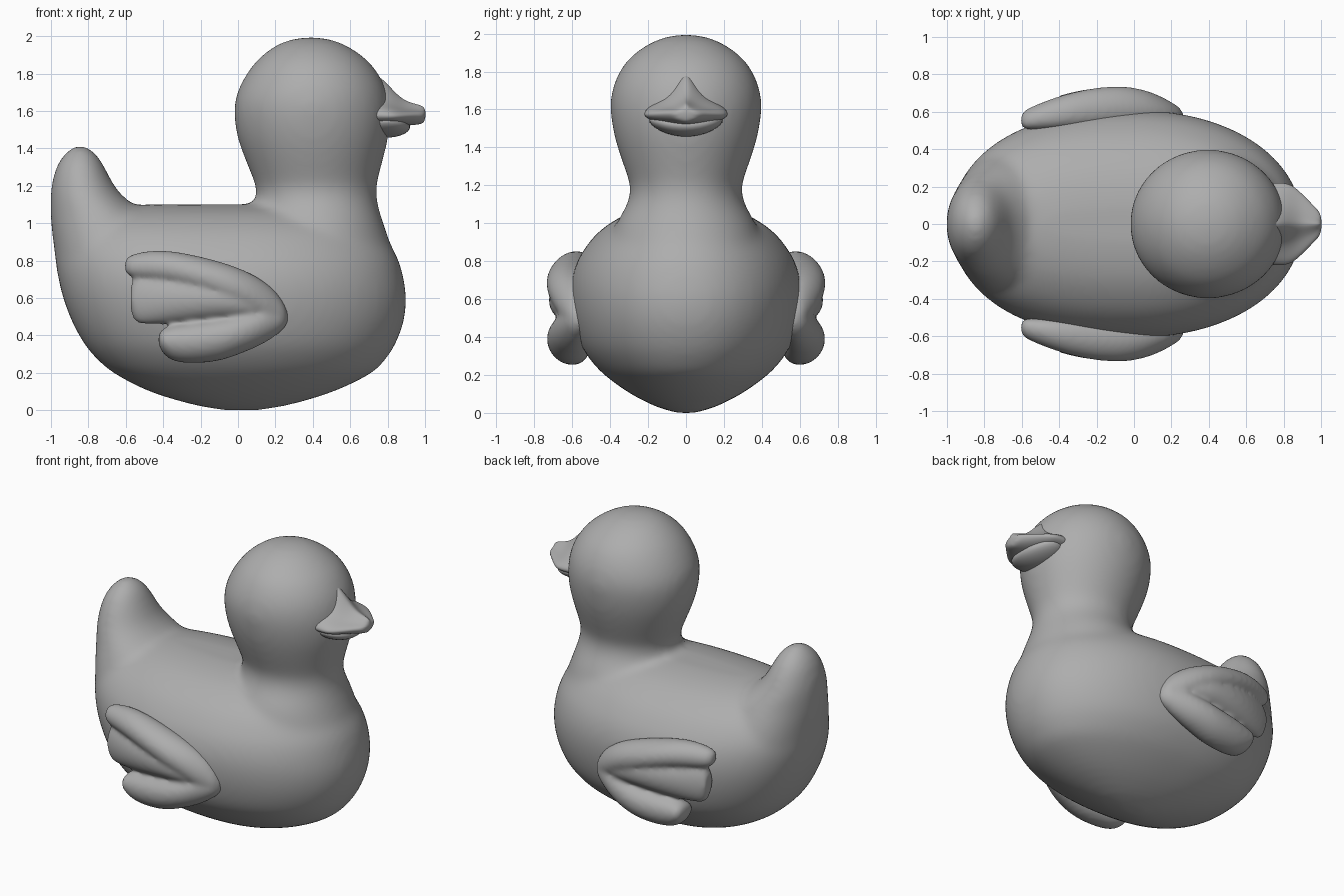
import bpy, bmesh, math

if "Cube" in bpy.data.objects:
    bpy.data.objects.remove(bpy.data.objects["Cube"])

# plain mid-grey for every part
grey = bpy.data.materials.new("grey")
grey.diffuse_color = (0.42, 0.42, 0.42, 1)
grey.use_nodes = True
grey.node_tree.nodes["Principled BSDF"].inputs["Base Color"].default_value = grey.diffuse_color

def loft(bm, rings):
    # skin a list of closed rings and cap both ends
    vs = [[bm.verts.new(p) for p in r] for r in rings]
    n = len(vs[0])
    for a, b in zip(vs, vs[1:]):
        for i in range(n):
            j = (i + 1) % n
            bm.faces.new((a[i], a[j], b[j], b[i]))
    bm.faces.new(vs[0][::-1])
    bm.faces.new(vs[-1])

def spline(pts, k=4):
    # smooth in-between stations, with the first column as the parameter
    out = []
    for i in range(len(pts) - 1):
        p1, p2 = pts[i], pts[i + 1]
        p0, p3 = pts[max(i - 1, 0)], pts[min(i + 2, len(pts) - 1)]
        h = p2[0] - p1[0]
        for s in range(k):
            t = s / k
            row = [p1[0] + h * t]
            for c in range(1, len(p1)):
                m1 = (p2[c] - p0[c]) / (p2[0] - p0[0]) * h
                m2 = (p3[c] - p1[c]) / (p3[0] - p1[0]) * h
                row.append((2*t**3 - 3*t*t + 1) * p1[c] + (t**3 - 2*t*t + t) * m1
                           + (3*t*t - 2*t**3) * p2[c] + (t**3 - t*t) * m2)
            out.append(row)
    return out + [list(pts[-1])]

def finish(name, bm, voxel=0, smooth=0, subsurf=0, mirror=False):
    bmesh.ops.recalc_face_normals(bm, faces=bm.faces[:])
    me = bpy.data.meshes.new(name)
    bm.to_mesh(me)
    bm.free()
    me.materials.append(grey)
    for p in me.polygons:
        p.use_smooth = True
    ob = bpy.data.objects.new(name, me)
    bpy.context.collection.objects.link(ob)
    if voxel:
        m = ob.modifiers.new("blend", 'REMESH')
        m.mode, m.voxel_size, m.use_smooth_shade = 'VOXEL', voxel, True
        s = ob.modifiers.new("soften", 'SMOOTH')
        s.factor, s.iterations = 0.5, smooth
    if subsurf:
        m = ob.modifiers.new("round", 'SUBSURF')
        m.levels = m.render_levels = subsurf
    if mirror:
        ob.modifiers.new("mirror", 'MIRROR').use_axis = (False, True, False)
    return ob

def level(z, xl, xr, w, mid=None, back=2.0, front=2.0, n=64):
    # horizontal egg-shaped ring; mid is the x of its widest point
    c = (xl + xr) / 2 if mid is None else mid
    out = []
    for i in range(n):
        t = 2 * math.pi * i / n
        co, si = math.cos(t), math.sin(t)
        a, p = (xr - c, front) if co > 0 else (c - xl, back)
        out.append((c + a * math.copysign(abs(co) ** (2 / p), co),
                    w * math.copysign(abs(si) ** (2 / p), si), z))
    return out

# body, tail, neck and head blended into one skin
bm = bmesh.new()
body = [(0, -.08, .12, .05), (.03, -.24, .28, .15), (.1, -.47, .51, .29), (.2, -.665, .715, .43),
        (.28, -.76, .795, .505), (.36, -.825, .845, .555), (.48, -.89, .888, .592), (.6, -.935, .9, .608),
        (.7, -.96, .887, .603), (.8, -.975, .86, .573), (.88, -.97, .82, .525), (.95, -.94, .78, .465),
        (1.01, -.88, .7, .385), (1.06, -.78, .6, .285), (1.09, -.66, .45, .17), (1.1, -.5, .35, .09)]
loft(bm, [level(*r, mid=0.0, back=2.35, front=2.1) for r in spline(body)])
tail = [(.6, -.925, -.3, .4), (.8, -.975, -.4, .39), (.9, -.988, -.42, .365), (1.0, -1.0, -.45, .325),
        (1.05, -1.003, -.49, .30), (1.1, -1.004, -.56, .275), (1.15, -1.003, -.62, .25), (1.2, -.998, -.66, .225),
        (1.3, -.973, -.713, .175), (1.37, -.93, -.755, .115), (1.405, -.89, -.8, .06), (1.418, -.86, -.83, .025)]
loft(bm, [level(*r) for r in spline(tail, 2)])
head = [(.8, .06, .845, .38), (.9, .04, .812, .39), (1.0, .05, .778, .365), (1.1, .09, .748, .312),
        (1.18, .098, .74, .292), (1.25, .075, .752, .31), (1.35, .035, .778, .345),
        (1.45, 0, .802, .375), (1.55, -.019, .813, .394), (1.65, -.018, .807, .398),
        (1.75, .018, .778, .374), (1.85, .083, .713, .317), (1.92, .157, .63, .238),
        (1.967, .235, .545, .153), (1.988, .31, .47, .08), (1.996, .37, .41, .02)]
loft(bm, [level(*r) for r in spline(head, 3)])
finish("body", bm, voxel=0.022, smooth=22)

# wing: three overlapping feathers, mirrored to the other side
def feather(bm, stations, drop=0.0, n=32):
    rings = []
    for x, zc, rz in spline(stations, 4):
        outer = .742 - (.5 if x < -.1 else 1.0) * (x + .1) ** 2 - drop
        ry = (outer - .52) / 2 * min(1, rz / .055)
        yc = (outer + .52) / 2
        ring = []
        for i in range(n):
            t = 2 * math.pi * i / n
            z = zc + rz * math.sin(t)
            ring.append((x, yc + ry * math.cos(t) - .3 * (z - .55) ** 2, z))
        rings.append(ring)
    loft(bm, rings)

bm = bmesh.new()
feather(bm, [(-.605, .77, .03), (-.585, .772, .052), (-.52, .775, .07), (-.42, .772, .082), (-.3, .752, .09),
             (-.1, .695, .1), (.05, .635, .105), (.16, .57, .103), (.23, .525, .075), (.268, .5, .025)])
feather(bm, [(-.572, .6, .07), (-.555, .595, .115), (-.5, .595, .135), (-.3, .6, .13),
             (-.1, .595, .11), (.05, .565, .075), (.12, .54, .04)], drop=.018)
feather(bm, [(-.425, .38, .03), (-.4, .37, .065), (-.35, .36, .093), (-.25, .36, .108), (-.1, .378, .112),
             (.05, .42, .103), (.15, .46, .095), (.23, .485, .065), (.268, .49, .025)])
finish("wings", bm, voxel=0.013, smooth=14, mirror=True)

# upper bill: peaked sections running forward to a blunt tip
bm = bmesh.new()
rings = []
for x, w, top, mid, bot in [(.68, .22, 1.82, 1.575, 1.51), (.76, .225, 1.81, 1.575, 1.51),
                            (.83, .225, 1.72, 1.575, 1.51), (.89, .175, 1.66, 1.58, 1.515),
                            (.96, .1, 1.64, 1.585, 1.52), (1.005, .055, 1.625, 1.582, 1.53)]:
    h = top - mid
    side = [(.2, mid + .75 * h), (.48, mid + .36 * h), (.9, mid + .18 * h), (1.05, mid - .01), (.7, bot + .02)]
    right = [(x, w * s, z) for s, z in side]
    left = [(x, -w * s, z) for s, z in reversed(side)]
    rings.append([(x, 0, top)] + right + [(x, 0, bot)] + left)
loft(bm, rings)
finish("upper_bill", bm, subsurf=3)

# lower bill: flattened bowl with raised sides
bm = bmesh.new()
bmesh.ops.create_uvsphere(bm, u_segments=32, v_segments=16, radius=1)
for v in bm.verts:
    x, y, z = v.co
    v.co = (.785 + .135 * x, .195 * y, 1.515 + .058 * z + .03 * y * y)
finish("lower_bill", bm)
